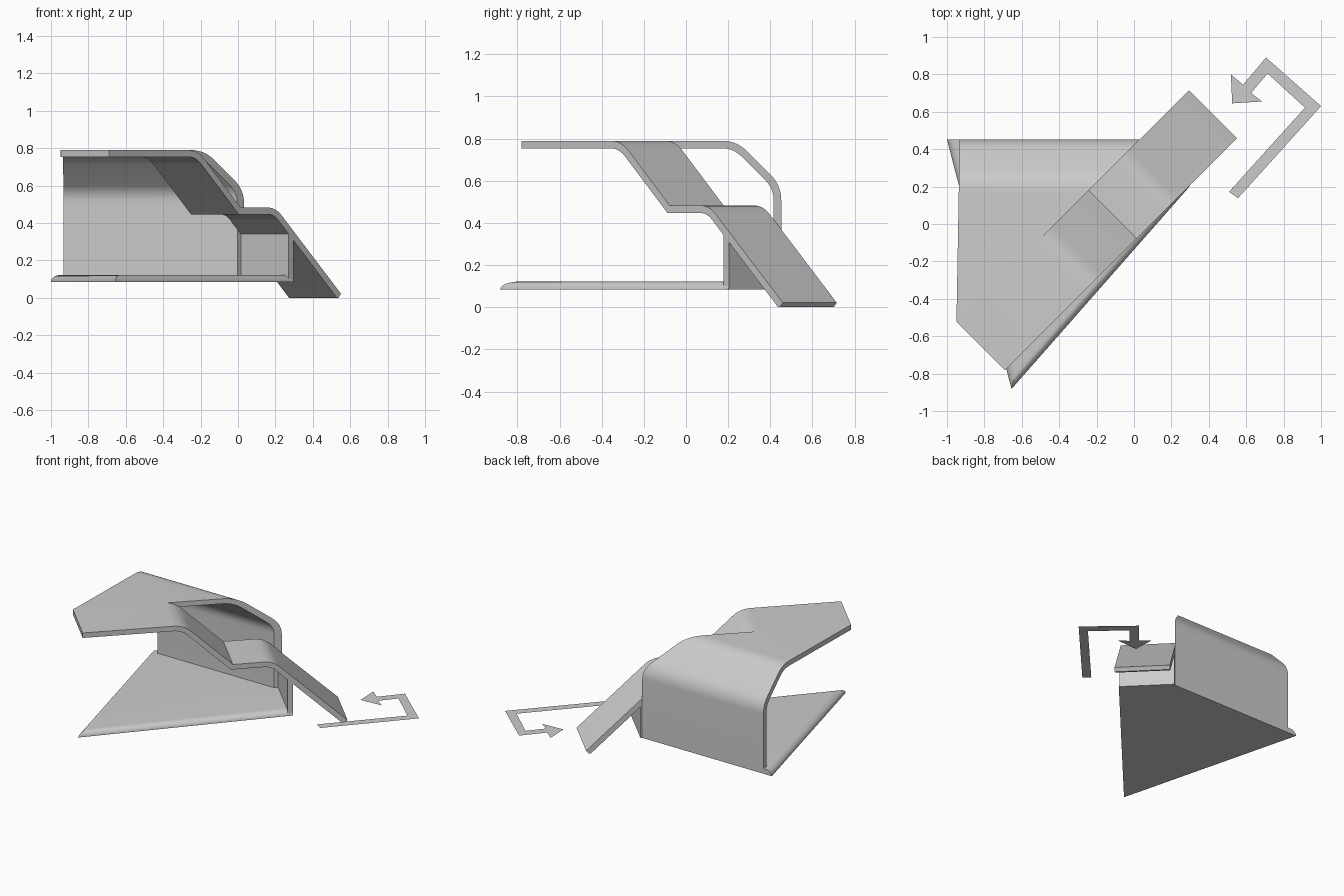
import bpy, bmesh, math
from mathutils import Vector

if "Cube" in bpy.data.objects:
    bpy.data.objects.remove(bpy.data.objects["Cube"])

T = 0.036        # sheet thickness
FLOOR_Z = 0.085  # underside of the floor plate
R2 = math.sqrt(2)
NW, SE = -0.42, 0.092   # ramp side planes, as values of x - y


def finish(name, bm):
    bmesh.ops.recalc_face_normals(bm, faces=bm.faces)
    me = bpy.data.meshes.new(name)
    bm.to_mesh(me)
    bm.free()
    ob = bpy.data.objects.new(name, me)
    bpy.context.collection.objects.link(ob)
    return ob


def smooth(ob):
    bpy.ops.object.select_all(action='DESELECT')
    ob.select_set(True)
    bpy.context.view_layer.objects.active = ob
    bpy.ops.object.shade_smooth_by_angle(angle=math.radians(25))


def loft(name, rings):
    bm = bmesh.new()
    vs = [[bm.verts.new(p) for p in r] for r in rings]
    n = len(vs[0])
    for a, b in zip(vs, vs[1:]):
        for i in range(n):
            j = (i + 1) % n
            bm.faces.new((a[i], a[j], b[j], b[i]))
    bm.faces.new(vs[0])
    bm.faces.new(vs[-1])
    return finish(name, bm)


def rounded(points, cuts, segs=7):
    """Round the inner corners of a polyline; cuts gives the length taken off each."""
    p = [Vector(q) for q in points]
    out = [p[0]]
    for i, c in enumerate(cuts, 1):
        if not c:
            out.append(p[i])
            continue
        a = p[i] + (p[i - 1] - p[i]).normalized() * c
        b = p[i] + (p[i + 1] - p[i]).normalized() * c
        for k in range(segs + 1):
            t = k / segs
            out.append(a * (1 - t) ** 2 + p[i] * 2 * t * (1 - t) + b * t * t)
    return out + [p[-1]]


def offset(line, d):
    """Mitred parallel line at distance d to the right of travel."""
    res = []
    for i, p in enumerate(line):
        d0 = (p - line[max(i - 1, 0)]).normalized()
        d1 = (line[min(i + 1, len(line) - 1)] - p).normalized()
        n0, n1 = Vector((d0.y, -d0.x)), Vector((d1.y, -d1.x))
        m = n0 + n1
        res.append(p + m * (d / max(m.dot(n1 if d1.length else n0), 1e-6)))
    return res


def diagonal(name, profile):
    """Extrude a (distance along the diagonal, z) profile across the ramp width."""
    return loft(name, [[((u * R2 + v) / 2, (u * R2 - v) / 2, z) for u, z in profile]
                       for v in (NW, SE)])


# Roof strip, upper slope, landing and lower slope in one folded sheet
top = rounded([(-1.04, .79), (-.37, .79), (-.045, .483), (.22, .483), (.714, .022)],
              [.07, 0, .06])
under = offset(top, T)
under[-1] = Vector((.683, 0))
ramp_sheet = diagonal("roof_and_ramp", top + [Vector((.695, 0))] + under[::-1])

# Back wall folding over into the roof, cut off along the ramp's side
line = rounded([(-.522, .79), (.24, .79), (.452, .578), (.452, FLOOR_Z)], [.07, .07])
shell = line + offset(line, T)[::-1]
back = loft("back_wall", [[(-.94 + .008 * y / .45, y, z) for y, z in shell],
                          [(y + NW, y, z) for y, z in shell]])

# Join the two sheets into one clean surface
mod = ramp_sheet.modifiers.new("join", 'BOOLEAN')
mod.operation = 'UNION'
mod.object = back
bpy.context.view_layer.objects.active = ramp_sheet
bpy.ops.object.modifier_apply(modifier="join")
bpy.data.objects.remove(back)
smooth(ramp_sheet)

# End wall under the landing
diagonal("end_wall", [(.318, FLOOR_Z), (.354, FLOOR_Z), (.354, .335), (.318, .36)])

# Floor plate, rounded over on its two open edges
outer = [(-1, .452), (-.655, -.882), (.297, .2), (.035, .452)]
inner = [(-.953, .452), (-.633, -.787), (.262, .233), (.035, .452)]
rings = []
for k in range(9):
    a = k / 8 * math.pi / 2
    f, z = 1 - math.cos(a), FLOOR_Z + .037 * math.sin(a)
    rings.append([(*Vector(o).lerp(Vector(i), f), z) for o, i in zip(outer, inner)])
smooth(loft("floor_plate", rings))

# Flat direction arrow beside the ramp
bm = bmesh.new()
bm.faces.new([bm.verts.new((x, y, .088)) for x, y in [
    (.556, .138), (1, .63), (.706, .89), (.583, .745), (.518, .8), (.525, .645),
    (.685, .655), (.626, .7), (.714, .805), (.914, .622), (.508, .172)]])
finish("direction_arrow", bm)
